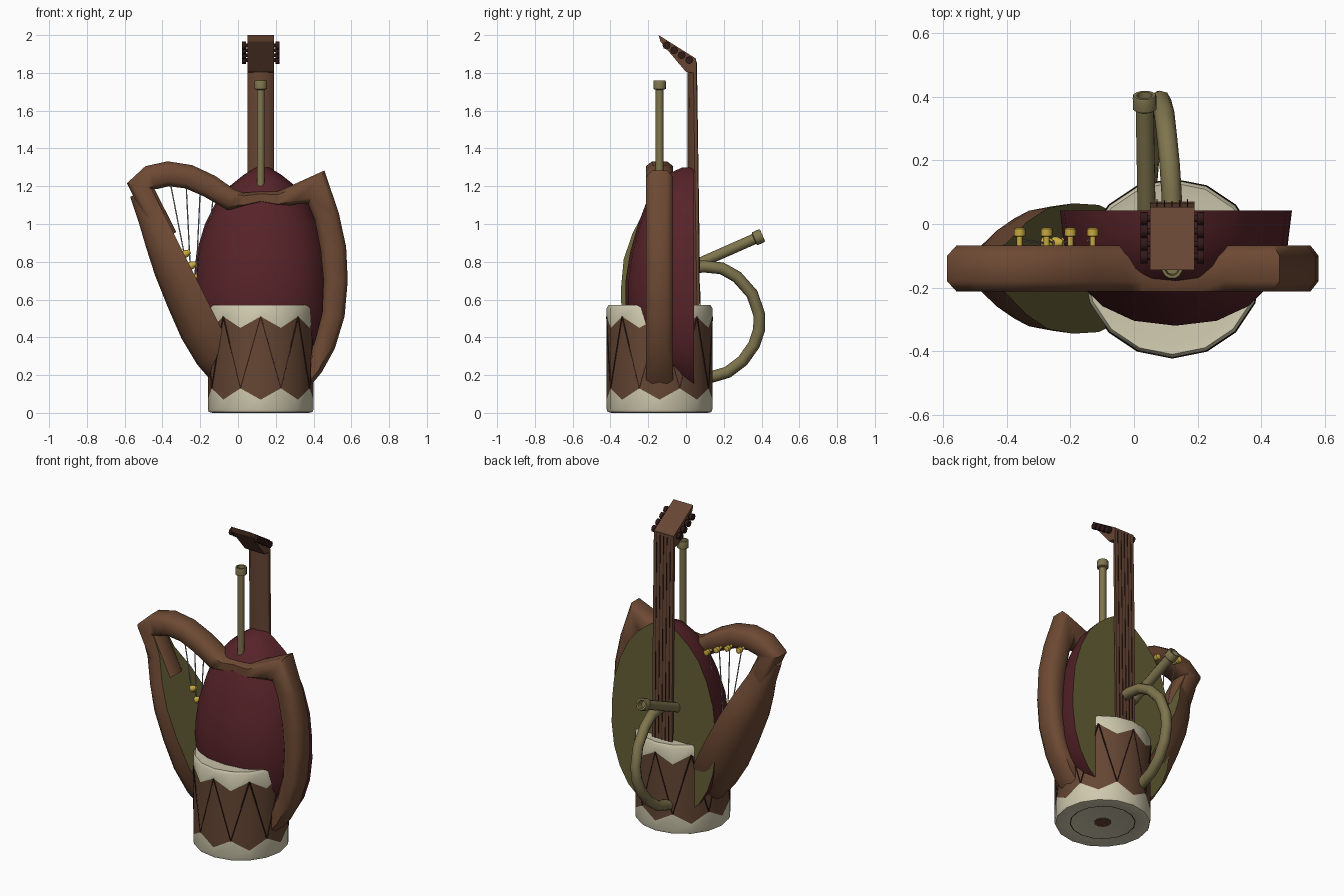
import bpy, bmesh, math
from mathutils import Vector

if "Cube" in bpy.data.objects:
    bpy.data.objects.remove(bpy.data.objects["Cube"])


def mat(name, r, g, b):
    m = bpy.data.materials.new(name)
    m.diffuse_color = (r, g, b, 1)
    m.use_nodes = True
    m.node_tree.nodes["Principled BSDF"].inputs["Base Color"].default_value = m.diffuse_color
    return m


WOOD = mat("frame brown", .155, .068, .034)
NECK = mat("neck brown", .135, .06, .034)
DRUM = mat("drum brown", .13, .062, .034)
MAROON = mat("maroon", .095, .017, .022)
OLIVE = mat("olive soundboard", .13, .115, .038)
BRASS = mat("dull brass", .21, .175, .075)
CREAM = mat("cream skin", .62, .58, .42)
DARK = mat("dark brown", .03, .01, .009)
GOLD = mat("gold", .58, .40, .05)
GREY = mat("string grey", .42, .40, .36)


def finish(name, bm, mats, angle=50):
    bmesh.ops.recalc_face_normals(bm, faces=bm.faces)
    me = bpy.data.meshes.new(name)
    bm.to_mesh(me)
    bm.free()
    for m in mats:
        me.materials.append(m)
    ob = bpy.data.objects.new(name, me)
    bpy.context.collection.objects.link(ob)
    bpy.ops.object.select_all(action='DESELECT')
    ob.select_set(True)
    bpy.context.view_layer.objects.active = ob
    bpy.ops.object.shade_smooth_by_angle(angle=math.radians(angle))
    return ob


def loft(name, rings, mats, rule=lambda ring, seg: 0, caps=True, angle=50):
    """Skin closed rings of points; rule picks the material of each quad."""
    bm = bmesh.new()
    vs = [[bm.verts.new(p) for p in r] for r in rings]
    n = len(vs[0])
    for i in range(len(vs) - 1):
        for j in range(n):
            k = (j + 1) % n
            f = bm.faces.new((vs[i][j], vs[i][k], vs[i + 1][k], vs[i + 1][j]))
            f.material_index = rule(i, j)
    if caps:
        bm.faces.new(vs[0])
        bm.faces.new(vs[-1])
    return finish(name, bm, mats, angle)


def lathe(name, p0, p1, profile, m, sides=12):
    """Turn (radius, distance) pairs about the line from p0 towards p1."""
    p0, d = Vector(p0), (Vector(p1) - Vector(p0)).normalized()
    a = d.orthogonal().normalized()
    b = d.cross(a)
    rings = [[p0 + d * t + (a * math.cos(q) + b * math.sin(q)) * r
              for q in (2 * math.pi * i / sides for i in range(sides))]
             for r, t in profile]
    return loft(name, rings, [m])


def rod(name, p0, p1, r, m, sides=6):
    return lathe(name, p0, p1, [(r, 0), (r, (Vector(p1) - Vector(p0)).length)], m, sides)


def half_oval(w, d, n=10):
    """Points of a full half oval: across -w..w, bulge 0..d."""
    out = []
    for i in range(n + 1):
        q = math.pi * i / n
        c, s = math.cos(q), math.sin(q)
        out.append((w * math.copysign(abs(c) ** .88, c), d * max(s, 0) ** .88))
    return out


# Drum: 16 sides, cream skins with zigzag edges
CX, CY, R, N = .12, -.14, .28, 16


def drum_point(i, r, z):
    q = -math.pi / 2 + 2 * math.pi * i / N
    return Vector((CX + r * math.cos(q), CY + r * math.sin(q), z))


def drum_ring(r, even, odd=None):
    return [drum_point(i, r, even if odd is None or i % 2 == 0 else odd) for i in range(N)]


loft("drum", [drum_ring(.2, .012), drum_ring(.255, .0), drum_ring(.275, .005),
              drum_ring(R, .02), drum_ring(R, .07, .13), drum_ring(R, .51, .45),
              drum_ring(R, .555), drum_ring(.27, .57), drum_ring(.24, .565)],
     [CREAM, DRUM], lambda i, j: 1 if i == 4 else 0, angle=40)
for i in range(N):
    z0, z1 = (.51, .13) if i % 2 == 0 else (.13, .51)
    rod("drum_rope", drum_point(i, R, z0), drum_point(i + 1, R, z1), .004, DARK, 4)
loft("drum_base_line", [drum_ring(.192, .009), drum_ring(.186, .009)], [DARK], caps=False)
rod("drum_base_hole", (CX, CY, .008), (CX, CY, .013), .05, DRUM, 10)

# Lute body: round maroon back facing the front, flat soundboard behind
LX, LY = .13, .042
body = [(.09, .09, .012), (.13, .17, .09), (.2, .25, .18), (.3, .31, .275),
        (.42, .35, .335), (.56, .367, .362), (.7, .365, .362), (.85, .35, .338),
        (1.0, .305, .295), (1.12, .245, .25), (1.2, .175, .205), (1.26, .1, .15),
        (1.3, .035, .06)]
loft("lute_body", [[(LX + a, LY - b, z) for a, b in half_oval(w, d)] for z, w, d in body],
     [MAROON, OLIVE], lambda i, j: 1 if j == 10 else 0)

# Lute neck with a rounded back, running down over the soundboard
neck_half = [(-.07, 0), (-.07, -.018), (-.045, -.045), (0, -.055),
             (.045, -.045), (.07, -.018), (.07, 0)]
loft("lute_neck", [[(CX + x, y + b * k, z) for x, b in neck_half]
                   for z, y, k in ((.5, .072, .7), (1.3, .064, 1), (1.87, .054, .85))],
     [NECK], angle=35)
head = [(.054, 1.875), (-.145, 2.0), (-.135, 1.965), (.0, 1.805), (.045, 1.8)]
loft("lute_headstock", [[(x, y, z) for y, z in head] for x in (.05, .19)], [NECK], angle=20)
for i in range(4):
    y, z = .017 - .04 * i, 1.868 + .0257 * i
    rod("tuning_peg_axle", (.03, y, z), (.21, y, z), .01, DARK, 8)
    for s in (-1, 1):
        rod("tuning_peg_head", (CX + s * .078, y, z), (CX + s * .1, y, z), .021, DARK, 8)
for i in range(5):
    x = CX - .048 + .024 * i
    rod("lute_string", (x, .075, .55), (x, .056, 1.86), .0025, DARK, 4)

# Harp sound box: half pear, soundboard facing inwards and up
top, axis, out = Vector((-.45, 0, 1.17)), Vector((.447, 0, -.894)), Vector((-.894, 0, -.447))
box = [(-.03, .12, .06), (.1, .138, .075), (.25, .165, .145), (.4, .188, .19),
       (.58, .203, .205), (.76, .212, .2), (.92, .2, .165), (1.04, .17, .11), (1.12, .08, .04)]
loft("harp_sound_box", [[top + axis * s + out * b + Vector((0, CY + a, 0))
                         for a, b in half_oval(w, d)] for s, d, w in box],
     [WOOD, OLIVE], lambda i, j: 1 if j == 10 else 0)

# Harp frame: arch, yoke and right arm in one sweep (x, z, half thickness)
path = [(-.38, .93, .06), (-.515, 1.2, .075), (-.46, 1.245, .068), (-.37, 1.266, .066),
        (-.26, 1.25, .064), (-.15, 1.2, .062), (-.04, 1.13, .058), (.03, 1.125, .04),
        (.12, 1.14, .032), (.21, 1.13, .042), (.3, 1.155, .052), (.415, 1.195, .098),
        (.47, 1.04, .066), (.505, .87, .068), (.517, .7, .064), (.505, .52, .06),
        (.46, .36, .056), (.4, .24, .05), (.33, .15, .045)]
sect = [(1, .55), (.6, 1), (-.6, 1), (-1, .55), (-1, -.55), (-.6, -1), (.6, -1), (1, -.55)]
pts = [Vector((x, 0, z)) for x, z, h in path]
rings = []
for i, p in enumerate(pts):
    t = Vector()
    if i:
        t += (p - pts[i - 1]).normalized()
    if i < len(pts) - 1:
        t += (pts[i + 1] - p).normalized()
    t.normalize()
    nrm = Vector((-t.z, 0, t.x))
    rings.append([p + nrm * path[i][2] * a + Vector((0, CY + .072 * b, 0)) for a, b in sect])
loft("harp_frame", rings, [WOOD], angle=55)

# Harp strings with gold pegs on the arch and the soundboard
for i, (x, z) in enumerate(((-.36, 1.225), (-.275, 1.215), (-.2, 1.185), (-.13, 1.15))):
    foot = top + axis * (.37 + .07 * i) + Vector((0, -.06, 0))
    lathe("harp_peg", (x, -.075, z), (x, 0, z),
          [(.009, 0), (.009, .035), (.018, .037), (.018, .06), (.01, .064)], GOLD, 8)
    lathe("harp_string_foot", foot, foot - out, [(.02, -.01), (.02, .014), (.01, .035)], GOLD, 8)
    rod("harp_string", (x, -.05, z), foot, .0035, GREY, 5)


# Pipes with hollow rims
def pipe(name, p0, p1, r, rim):
    n = (Vector(p1) - Vector(p0)).length
    lathe(name, p0, p1, [(r, 0), (r, n - .05), (rim, n - .045), (rim, n - .005),
                         (rim * .93, n), (rim * .65, n), (rim * .55, n - .04)], BRASS)


pipe("blow_pipe", (CX, CY, 1.15), (CX, CY, 1.76), .021, .034)
pipe("horn_pipe", (.04, .02, .77), (.033, .405, .94), .029, .038)

# Curved horn tube behind the soundboard
cu = bpy.data.curves.new("horn_curve", 'CURVE')
cu.dimensions = '3D'
cu.bevel_depth = .032
cu.bevel_resolution = 2
cu.use_fill_caps = True
loop = [(.12, .02, .77), (.118, .1, .775), (.112, .19, .765), (.104, .27, .72),
        (.095, .35, .63), (.085, .388, .52), (.078, .387, .44), (.07, .36, .36),
        (.06, .3, .275), (.05, .22, .215), (.04, .1, .18)]
sp = cu.splines.new('POLY')
sp.points.add(len(loop) - 1)
for p, c in zip(sp.points, loop):
    p.co = (*c, 1)
tmp = bpy.data.objects.new("horn_curve", cu)
bpy.context.collection.objects.link(tmp)
bpy.context.view_layer.update()
me = bpy.data.meshes.new_from_object(tmp)
bpy.data.objects.remove(tmp)
bm = bmesh.new()
bm.from_mesh(me)
for f in bm.faces:
    f.material_index = 0
finish("horn_loop", bm, [BRASS])
